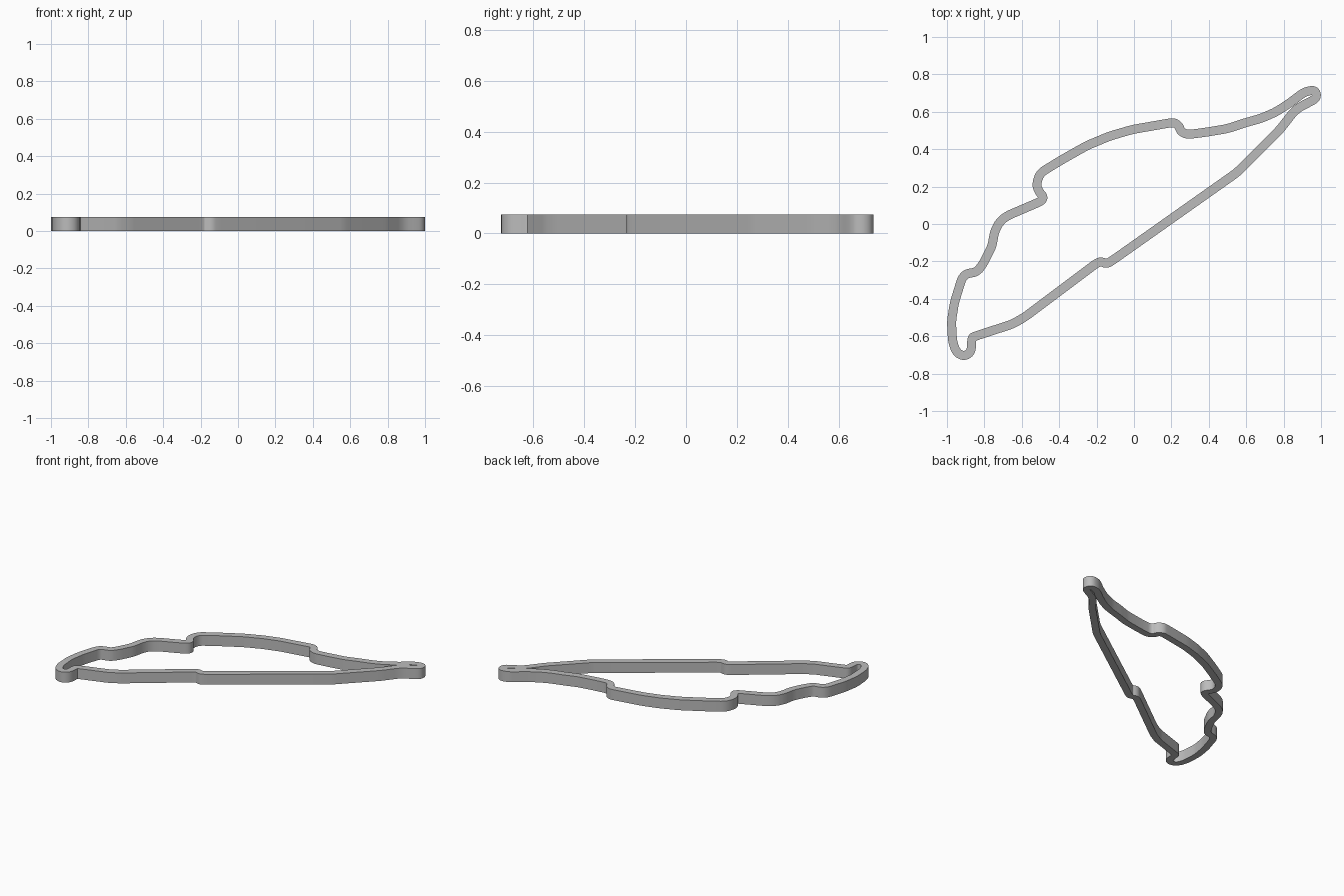
import bpy
import bmesh
import math
from mathutils import Vector

HEIGHT = 0.075
HALF_WALL = 0.024

default_cube = bpy.data.objects.get("Cube")
if default_cube:
    bpy.data.objects.remove(default_cube, do_unlink=True)

# Centreline of the wall, anticlockwise from the pointed tip
PATH = [
    (.95, .715), (.91, .705), (.83, .645), (.76, .6), (.68, .565), (.59, .54),
    (.5, .51), (.38, .49), (.285, .478), (.25, .495), (.24, .525), (.215, .542),
    (.19, .54), (-.01, .505), (-.13, .47), (-.25, .42), (-.38, .347),
    (-.495, .277), (-.515, .24), (-.52, .2), (-.505, .17), (-.484, .144),
    (-.494, .123), (-.68, .043), (-.72, .01), (-.745, -.04), (-.76, -.12),
    (-.805, -.21), (-.84, -.257), (-.895, -.265), (-.92, -.29), (-.96, -.42),
    (-.976, -.52), (-.97, -.63), (-.95, -.685), (-.915, -.706), (-.882, -.695),
    (-.868, -.665), (-.868, -.61), (-.85, -.6), (-.65, -.535), (-.585, -.498),
    (-.205, -.213), (-.178, -.2), (-.147, -.213), (-.12, -.198), (.55, .275),
    (.59, .315), (.78, .505), (.85, .595), (.885, .625), (.945, .655),
    (.972, .672), (.976, .693), (.968, .71),
]


def round_corners(points, limit):
    """Cut each corner, never further than the limit along a side."""
    result = []
    for i, here in enumerate(points):
        for other in (points[i - 1], points[(i + 1) % len(points)]):
            side = other - here
            result.append(here + side.normalized() * min(side.length / 4, limit))
    return result


def offset_loop(points, distance):
    """Move a closed loop sideways, with mitred corners."""
    result = []
    for i, here in enumerate(points):
        before = (here - points[i - 1]).normalized()
        after = (points[(i + 1) % len(points)] - here).normalized()
        along = (before + after).normalized()
        normal = Vector((along.y, -along.x))
        result.append(here + normal * distance / max(along.dot(after), 0.7))
    return result


def build_wall(name, points, half_width, height, material):
    """Extrude a closed band of constant width into a standing wall."""
    bm = bmesh.new()
    rings = []
    for side, z in ((1, 0), (1, height), (-1, height), (-1, 0)):
        loop = offset_loop(points, side * half_width)
        rings.append([bm.verts.new((p.x, p.y, z)) for p in loop])
    for k, ring in enumerate(rings):
        following = rings[(k + 1) % len(rings)]
        for i in range(len(ring)):
            j = (i + 1) % len(ring)
            bm.faces.new((ring[i], ring[j], following[j], following[i]))
    bmesh.ops.recalc_face_normals(bm, faces=bm.faces)
    mesh = bpy.data.meshes.new(name)
    bm.to_mesh(mesh)
    bm.free()
    mesh.materials.append(material)
    obj = bpy.data.objects.new(name, mesh)
    bpy.context.collection.objects.link(obj)
    return obj


# Plain grey material
grey = bpy.data.materials.new("grey")
grey.use_nodes = True
colour = (0.5, 0.5, 0.5, 1)
grey.diffuse_color = colour
grey.node_tree.nodes["Principled BSDF"].inputs["Base Color"].default_value = colour

# Closed outline wall
centreline = [Vector(p) for p in PATH]
for cut in (0.014, 0.006):
    centreline = round_corners(centreline, cut)
wall = build_wall("outline_wall", centreline, HALF_WALL, HEIGHT, grey)

# Smooth sides with crisp top and bottom edges
bpy.ops.object.select_all(action="DESELECT")
wall.select_set(True)
bpy.context.view_layer.objects.active = wall
bpy.ops.object.shade_smooth_by_angle(angle=math.radians(35))
